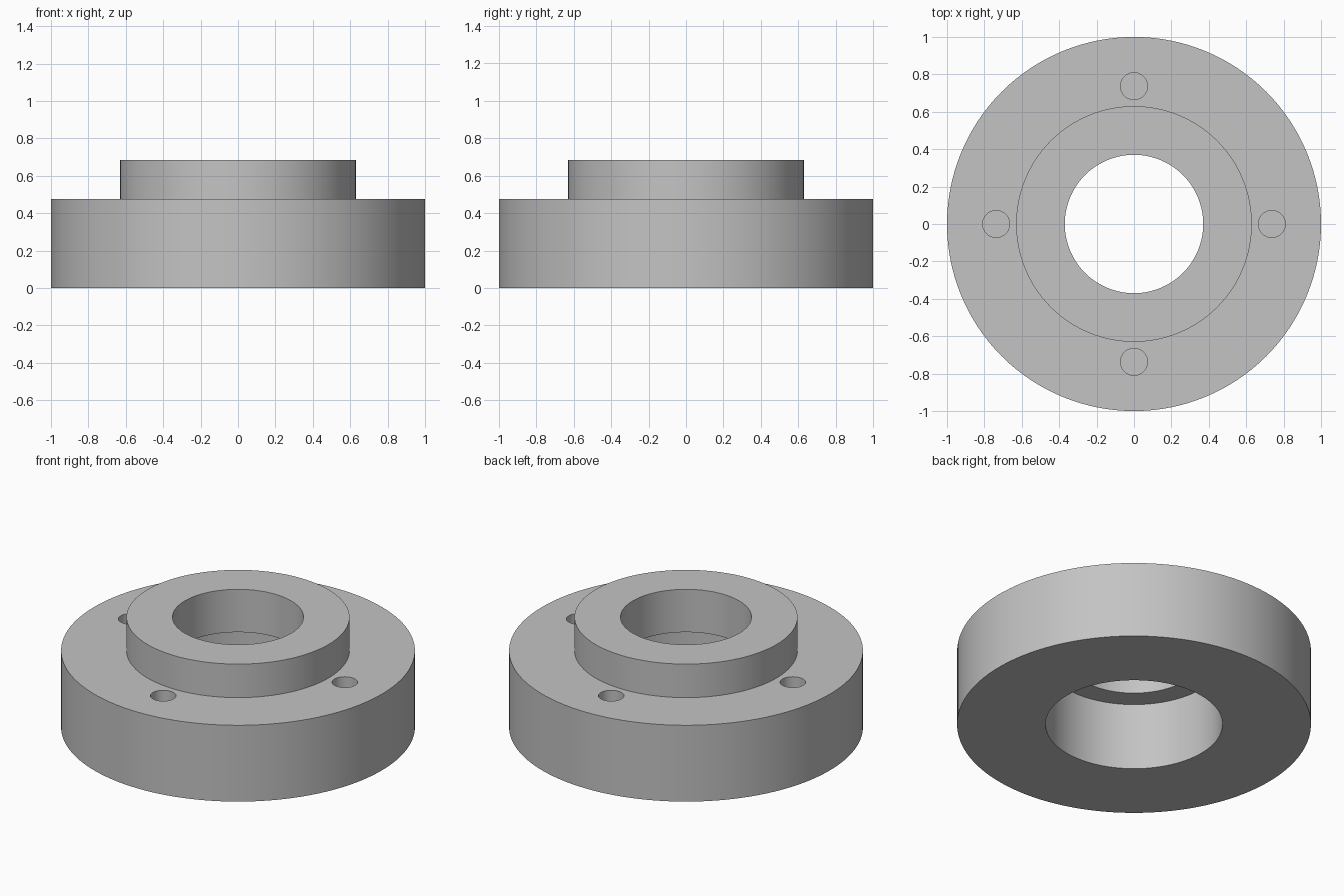
import bpy
import bmesh
from math import cos, sin, pi, radians
from mathutils import Matrix

SEGMENTS = 128

cube = bpy.data.objects.get("Cube")
if cube:
    bpy.data.objects.remove(cube, do_unlink=True)


def link_mesh(bm, name):
    bmesh.ops.recalc_face_normals(bm, faces=bm.faces)
    mesh = bpy.data.meshes.new(name)
    bm.to_mesh(mesh)
    bm.free()
    obj = bpy.data.objects.new(name, mesh)
    bpy.context.collection.objects.link(obj)
    return obj


def revolve(name, profile):
    """Turn a closed (radius, height) profile around the z axis."""
    bm = bmesh.new()
    rings = []
    for i in range(SEGMENTS):
        a = 2 * pi * i / SEGMENTS
        rings.append([bm.verts.new((r * cos(a), r * sin(a), z)) for r, z in profile])
    n = len(profile)
    for i, ring in enumerate(rings):
        following = rings[(i + 1) % SEGMENTS]
        for j in range(n):
            k = (j + 1) % n
            bm.faces.new((ring[j], following[j], following[k], ring[k]))
    return link_mesh(bm, name)


# Flange dimensions
outer_r, boss_r, bore_r, recess_r = 1.0, 0.63, 0.37, 0.5
flange_top, boss_top, recess_top = 0.476, 0.685, 0.418
hole_r, hole_circle, hole_depth = 0.072, 0.737, 0.25

# Flange body with raised boss, through bore and wider recess underneath
flange = revolve("flange_body", [
    (recess_r, 0), (outer_r, 0), (outer_r, flange_top), (boss_r, flange_top),
    (boss_r, boss_top), (bore_r, boss_top), (bore_r, recess_top), (recess_r, recess_top),
])

# Four blind bolt holes, cut from the flange face
bm = bmesh.new()
for i in range(4):
    a = i * pi / 2
    centre = (hole_circle * cos(a), hole_circle * sin(a), flange_top)
    bmesh.ops.create_cone(bm, cap_ends=True, segments=48, radius1=hole_r, radius2=hole_r,
                          depth=2 * hole_depth, matrix=Matrix.Translation(centre))
cutter = link_mesh(bm, "bolt_hole_cutter")
cutter.hide_render = True

bpy.ops.object.select_all(action="DESELECT")
flange.select_set(True)
bpy.context.view_layer.objects.active = flange
cut = flange.modifiers.new("bolt_holes", "BOOLEAN")
cut.operation = "DIFFERENCE"
cut.solver = "EXACT"
cut.object = cutter
bpy.ops.object.modifier_apply(modifier=cut.name)
bpy.data.objects.remove(cutter, do_unlink=True)

# Plain grey metal
grey = bpy.data.materials.new("plain_grey")
grey.use_nodes = True
colour = (0.55, 0.55, 0.55, 1)
grey.diffuse_color = colour
grey.node_tree.nodes["Principled BSDF"].inputs["Base Color"].default_value = colour
flange.data.materials.clear()
flange.data.materials.append(grey)

bpy.ops.object.shade_smooth_by_angle(angle=radians(30))
